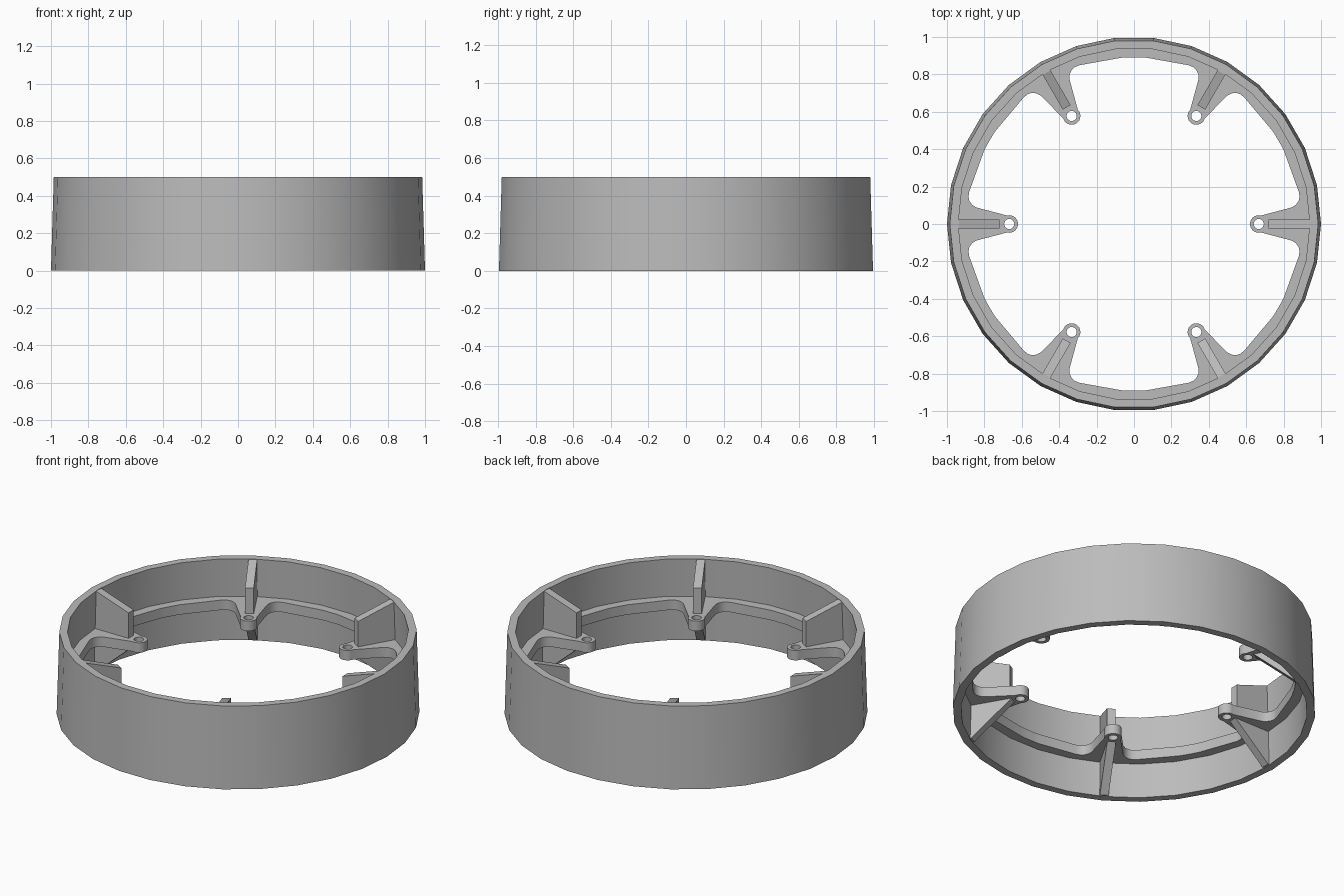
import bpy, bmesh
from math import pi, cos, sin, radians
from mathutils import Matrix, Vector

cube = bpy.data.objects.get("Cube")
if cube:
    bpy.data.objects.remove(cube, do_unlink=True)

SIDES, LUGS = 30, 6
PLATE_LOW, PLATE_TOP = 0.21, 0.27
HOLE_AT = 0.667

gray = bpy.data.materials.new("plain gray")
gray.use_nodes = True
gray.diffuse_color = (0.5, 0.5, 0.5, 1)
gray.node_tree.nodes["Principled BSDF"].inputs["Base Color"].default_value = (0.5, 0.5, 0.5, 1)


def finish(name, bm, smooth=False):
    bmesh.ops.recalc_face_normals(bm, faces=bm.faces)
    mesh = bpy.data.meshes.new(name)
    bm.to_mesh(mesh)
    bm.free()
    mesh.materials.append(gray)
    obj = bpy.data.objects.new(name, mesh)
    bpy.context.collection.objects.link(obj)
    if smooth:
        bpy.ops.object.select_all(action="DESELECT")
        obj.select_set(True)
        bpy.context.view_layer.objects.active = obj
        bpy.ops.object.shade_smooth_by_angle(angle=radians(30))
    return obj


def circle(radius, count, centre=(0, 0)):
    return [Vector((centre[0] + radius * cos(2 * pi * i / count),
                    centre[1] + radius * sin(2 * pi * i / count), 0)) for i in range(count)]


def turn(points, angle):
    spin = Matrix.Rotation(angle, 3, "Z")
    return [spin @ p for p in points]


# Outer wall: a slightly tapered ring swept from a four-point section
bm = bmesh.new()
section = [(1.0, 0), (0.985, 0.5), (0.94, 0.5), (0.955, 0)]
loops = [[bm.verts.new((p.x, p.y, z)) for p in circle(r, SIDES)] for r, z in section]
for k, loop in enumerate(loops):
    above = loops[(k + 1) % len(loops)]
    for i in range(SIDES):
        j = (i + 1) % SIDES
        bm.faces.new((loop[i], loop[j], above[j], above[i]))
finish("outer_wall", bm, smooth=True)

# Inner edge of the flange over one lug: round tip, flared side, fillet, long chord
half = [(HOLE_AT - 0.047 * cos(a), 0.047 * sin(a))
        for a in (radians(d) for d in range(15, 106, 15))]
half += [(0.815, 0.081), (0.845, 0.089), (0.867, 0.104), (0.881, 0.125),
         (0.885, 0.146), (0.881, 0.172)]
half += [(0.892 * cos(radians(d)), 0.892 * sin(radians(d))) for d in (26, 28)]
lobe = [Vector((x, -y, 0)) for x, y in reversed(half)]
lobe += [Vector((HOLE_AT - 0.047, 0, 0))] + [Vector((x, y, 0)) for x, y in half]

# Flange plate with its lugs and screw holes
bm = bmesh.new()
outlines = [circle(0.965, SIDES), []]
for n in range(LUGS):
    angle = n * 2 * pi / LUGS
    outlines[1] += turn(lobe, angle)
    outlines.append(turn(circle(0.027, 20, (HOLE_AT, 0)), angle))
edges = []
for outline in outlines:
    verts = [bm.verts.new((p.x, p.y, PLATE_LOW)) for p in outline]
    edges += [bm.edges.new((v, verts[(i + 1) % len(verts)])) for i, v in enumerate(verts)]
bmesh.ops.triangle_fill(bm, use_beauty=True, edges=edges, normal=(0, 0, 1))
lifted = bmesh.ops.extrude_face_region(bm, geom=bm.faces[:], use_keep_orig=True)
bmesh.ops.translate(bm, vec=(0, 0, PLATE_TOP - PLATE_LOW),
                    verts=[g for g in lifted["geom"] if isinstance(g, bmesh.types.BMVert)])
finish("lug_flange", bm, smooth=True)


# Upright ribs above the plate and triangular gussets below it
def web(name, profile, angle, width=0.048):
    bm = bmesh.new()
    face = bm.faces.new([bm.verts.new((r, -width / 2, z)) for r, z in profile])
    out = bmesh.ops.extrude_face_region(bm, geom=[face], use_keep_orig=True)
    bmesh.ops.translate(bm, vec=(0, width, 0),
                        verts=[g for g in out["geom"] if isinstance(g, bmesh.types.BMVert)])
    bmesh.ops.rotate(bm, cent=(0, 0, 0), matrix=Matrix.Rotation(angle, 3, "Z"), verts=bm.verts)
    finish(name, bm)


for n in range(LUGS):
    angle = n * 2 * pi / LUGS
    web(f"upper_rib_{n + 1}",
        [(0.72, PLATE_TOP - 0.01), (0.96, PLATE_TOP - 0.01), (0.95, 0.498), (0.935, 0.498),
         (0.72, 0.425)], angle)
    web(f"lower_gusset_{n + 1}",
        [(0.71, PLATE_LOW + 0.01), (0.71, PLATE_LOW), (0.945, 0.003), (0.97, 0.003),
         (0.96, PLATE_LOW + 0.01)], angle)
